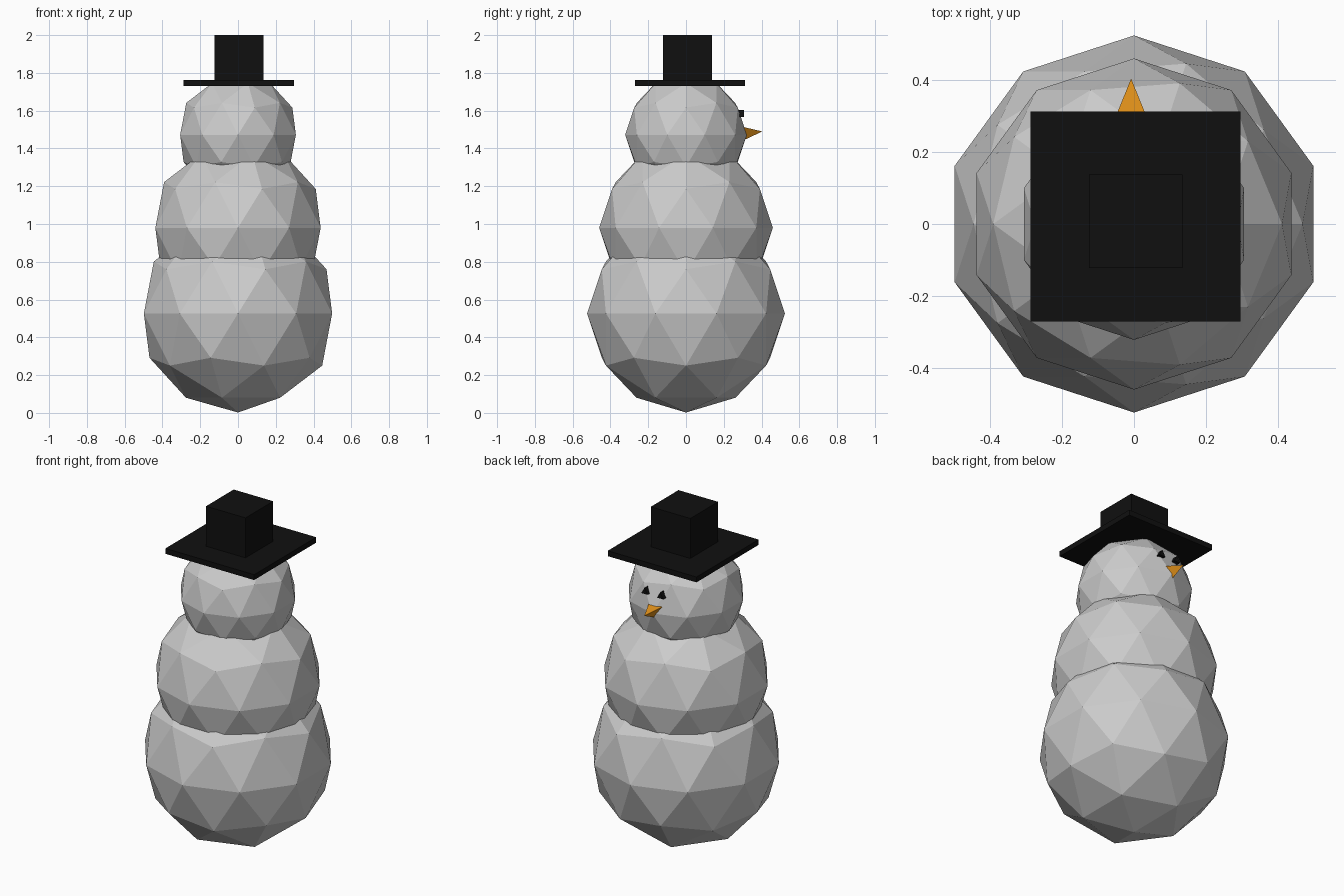
import bpy
from math import pi

if "Cube" in bpy.data.objects:
    bpy.data.objects.remove(bpy.data.objects["Cube"])


def material(name, rgb):
    m = bpy.data.materials.new(name)
    m.diffuse_color = (*rgb, 1)
    m.use_nodes = True
    m.node_tree.nodes["Principled BSDF"].inputs["Base Color"].default_value = m.diffuse_color
    return m


black = material("black", (0.005, 0.005, 0.005))
orange = material("orange", (0.75, 0.28, 0.01))


def finish(name, mat=None):
    ob = bpy.context.object
    ob.name = name
    if mat:
        ob.data.materials.append(mat)
    return ob


def ball(name, z, r):
    bpy.ops.mesh.primitive_ico_sphere_add(subdivisions=2, radius=r, location=(0, 0, z))
    finish(name)


def box(name, centre, size):
    bpy.ops.mesh.primitive_cube_add(size=1, location=centre)
    finish(name, black).scale = size


def spike(name, x, z, y0, y1, r0, r1, point_up, mat):
    # three-sided cone or prism running along +y
    bpy.ops.mesh.primitive_cone_add(vertices=3, radius1=r0, radius2=r1, depth=y1 - y0)
    ob = finish(name, mat)
    ob.location = (x, (y0 + y1) / 2, z)
    # local +y (a corner of the triangle) goes to -z; the extra turn flips it up
    ob.rotation_euler = (-pi / 2, pi if point_up else 0, 0)


# Snow body
ball("lower_body", 0.526, 0.524)
ball("middle_body", 0.98, 0.46)
ball("head", 1.472, 0.322)

# Hat
box("hat_brim", (0.004, 0.021, 1.746), (0.584, 0.584, 0.032))
box("hat_crown", (0.005, 0.008, 1.87), (0.26, 0.26, 0.26))

# Face, on the back (+y) side
spike("nose", -0.008, 1.49, 0.285, 0.404, 0.056, 0, False, orange)
for name, x in (("left_eye", -0.045), ("right_eye", 0.058)):
    spike(name, x, 1.579, 0.25, 0.308, 0.024, 0.024, True, black)
